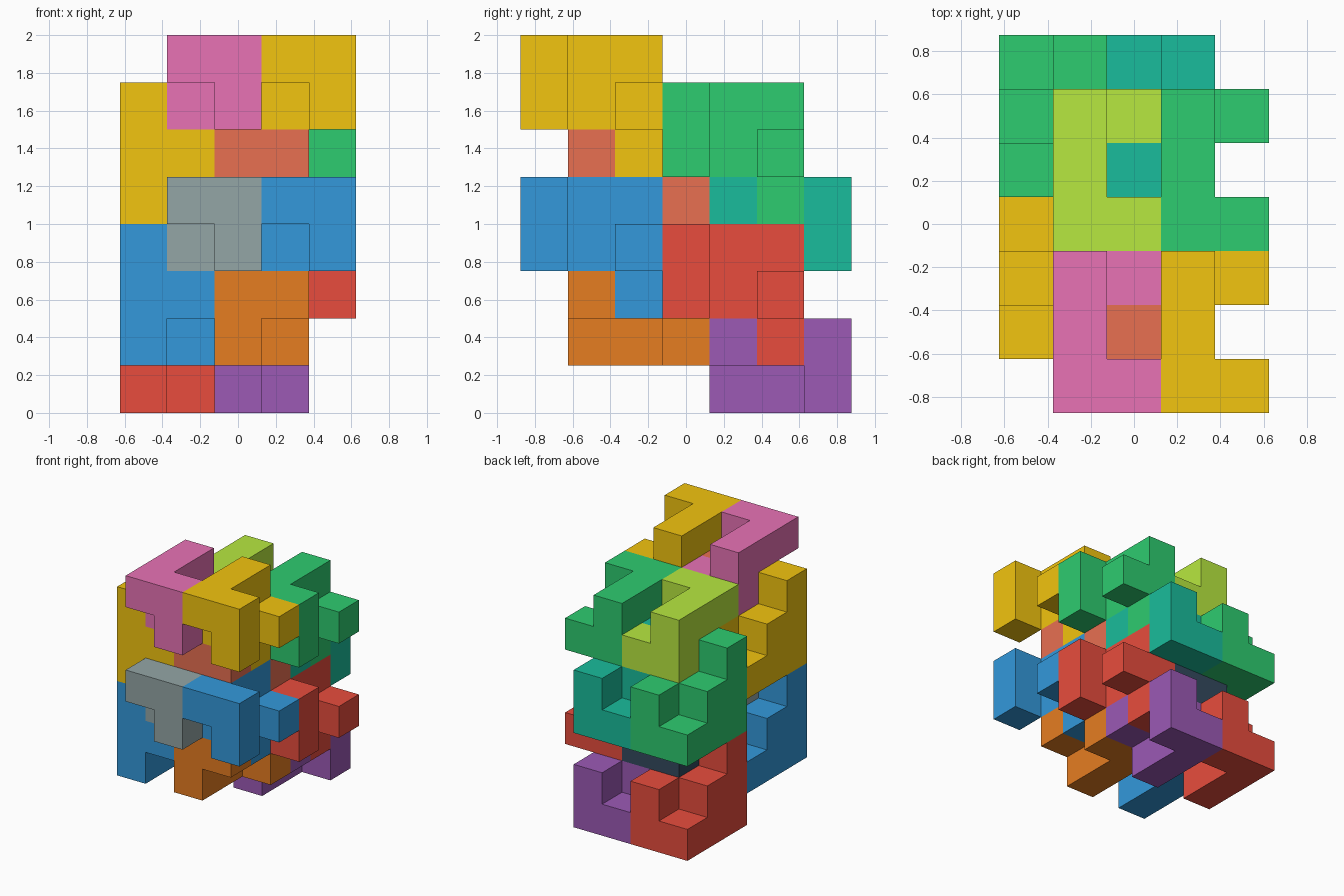
import bpy, bmesh
from mathutils import Color, Vector

if "Cube" in bpy.data.objects:
    bpy.data.objects.remove(bpy.data.objects["Cube"])

U = 0.25                               # edge of one cube
CENTRE = Vector((2.5, 3.5, 0))         # middle of the 5 x 7 x 8 cube block

# Puzzle piece: a 3-step staircase slab plus three side cubes (x, y, z)
STEPS = [(0, a, b) for a in range(3) for b in range(3 - a)]
UPRIGHT = STEPS + [(1, 2, 0), (1, 2, 1), (1, 0, 1)]
# The same piece turned over, hanging from its top row
HANGING = [(x, 2 - y, -z) for x, y, z in UPRIGHT]


def material(name, rgb):
    m = bpy.data.materials.new(name)
    m.diffuse_color = (*Color(rgb).from_srgb_to_scene_linear(), 1)
    m.use_nodes = True
    m.node_tree.nodes["Principled BSDF"].inputs["Base Color"].default_value = m.diffuse_color
    return m


def build_piece(name, shape, origin, mat):
    """Outer skin of a group of cubes, merged into flat faces."""
    cells = {tuple(int(v) for v in Vector(c) + Vector(origin)) for c in shape}
    bm = bmesh.new()
    for cell in cells:
        mid = Vector(cell) + Vector((.5, .5, .5))
        for axis in range(3):
            for sign in (-1, 1):
                n = Vector((0, 0, 0))
                n[axis] = sign
                if tuple(int(v) for v in Vector(cell) + n) in cells:
                    continue
                u = Vector((0, 0, 0))
                u[(axis + 1) % 3] = .5
                v = n.cross(u)
                corners = [mid + n / 2 + d for d in (-u - v, u - v, u + v, v - u)]
                bm.faces.new([bm.verts.new((p - CENTRE) * U) for p in corners])
    bmesh.ops.remove_doubles(bm, verts=bm.verts[:], dist=1e-4)
    bmesh.ops.dissolve_limit(bm, angle_limit=0.01, verts=bm.verts[:], edges=bm.edges[:])
    mesh = bpy.data.meshes.new(name)
    bm.to_mesh(mesh)
    bm.free()
    mesh.materials.append(mat)
    obj = bpy.data.objects.new(name, mesh)
    bpy.context.collection.objects.link(obj)


# Display colours (sRGB)
COLOURS = {
    "red": (.91, .30, .24), "purple": (.61, .35, .71), "orange": (.90, .49, .13),
    "blue": (.20, .60, .86), "grey": (.58, .65, .65), "slate": (.20, .29, .37),
    "green": (.18, .80, .44), "teal": (.10, .74, .61), "salmon": (.91, .44, .32),
    "yellow": (.95, .77, .06), "pink": (.91, .45, .71), "lime": (.72, .91, .25),
}
MATS = {k: material(k, c) for k, c in COLOURS.items()}

# Position, shape, colour in the lower tier, colour in the upper tier
LAYOUT = [
    ("back_left_upright", UPRIGHT, (0, 4, 0), "red", "green"),
    ("back_right_upright", UPRIGHT, (2, 4, 0), "purple", "teal"),
    ("front_left_upright", UPRIGHT, (0, 1, 1), "blue", "yellow"),
    ("front_right_upright", UPRIGHT, (2, 1, 1), "orange", "salmon"),
    ("back_left_hanging", HANGING, (1, 3, 3), "slate", "lime"),
    ("back_right_hanging", HANGING, (3, 3, 3), "red", "green"),
    ("front_left_hanging", HANGING, (1, 0, 4), "grey", "pink"),
    ("front_right_hanging", HANGING, (3, 0, 4), "blue", "yellow"),
]

# Two identical tiers, three cubes apart
for name, shape, (x, y, z), low, high in LAYOUT:
    build_piece("lower_" + name + "_piece", shape, (x, y, z), MATS[low])
    build_piece("upper_" + name + "_piece", shape, (x, y, z + 3), MATS[high])
